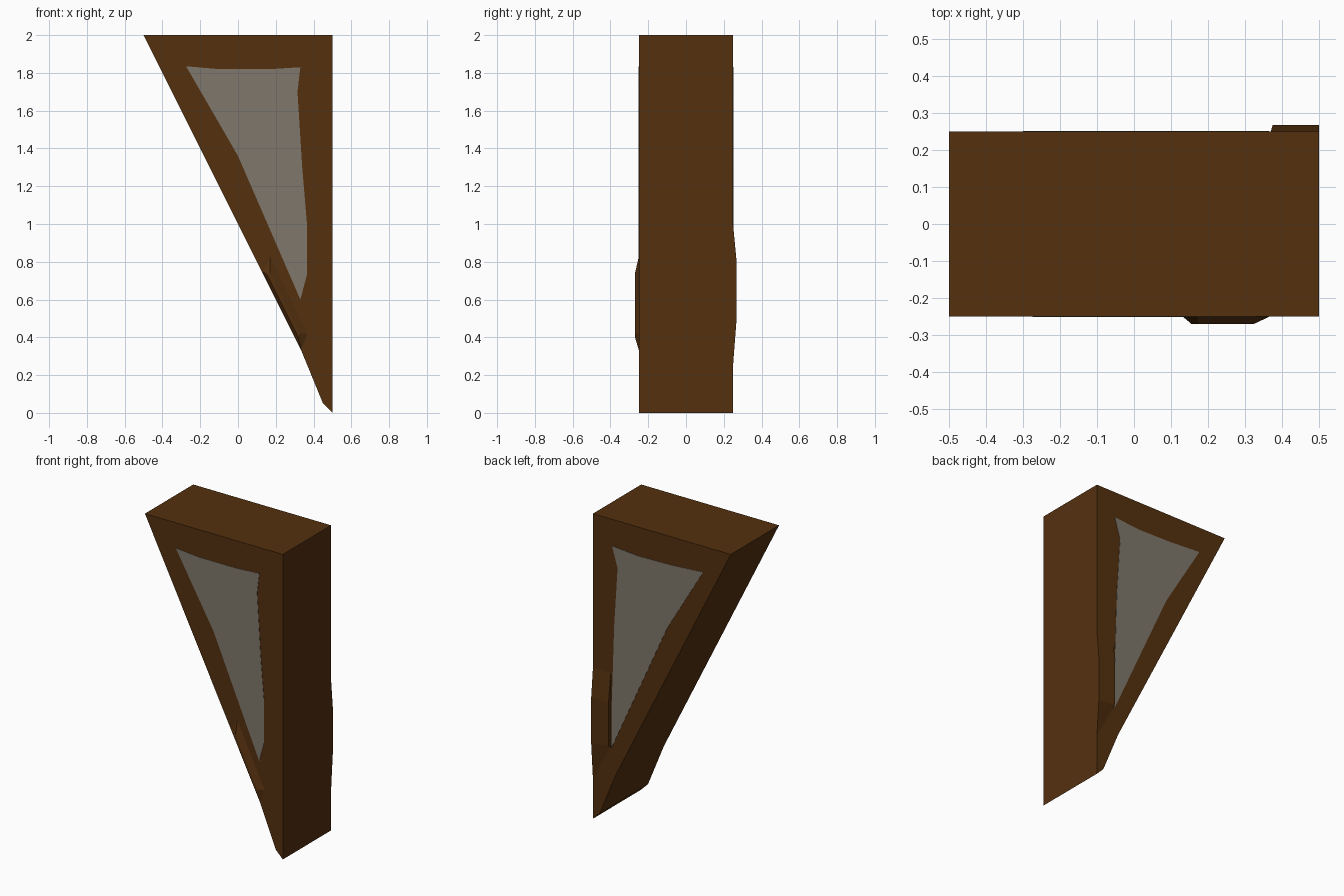
import bpy, bmesh

if "Cube" in bpy.data.objects:
    bpy.data.objects.remove(bpy.data.objects["Cube"])


def material(name, rgb):
    m = bpy.data.materials.new(name)
    m.diffuse_color = (*rgb, 1)
    m.use_nodes = True
    m.node_tree.nodes["Principled BSDF"].inputs["Base Color"].default_value = m.diffuse_color
    return m


brown = material("dark_wood_brown", (0.089, 0.030, 0.0048))
grey = material("warm_grey", (0.212, 0.184, 0.147))


def loft(name, first, y1, second, y2, mat):
    """Solid between two matching XZ outlines at two depths."""
    bm = bmesh.new()
    a = [bm.verts.new((x, y1, z)) for x, z in first]
    b = [bm.verts.new((x, y2, z)) for x, z in second]
    bm.faces.new(a)
    bm.faces.new(b)
    n = len(a)
    for i in range(n):
        j = (i + 1) % n
        bm.faces.new((a[i], a[j], b[j], b[i]))
    bmesh.ops.recalc_face_normals(bm, faces=bm.faces)
    me = bpy.data.meshes.new(name)
    bm.to_mesh(me)
    bm.free()
    me.materials.append(mat)
    ob = bpy.data.objects.new(name, me)
    bpy.context.collection.objects.link(ob)
    return ob


# Tapered wedge body with a clipped tip
body = [(-0.5, 2), (0.5, 2), (0.5, 0), (0.45, 0.05), (0.335, 0.33)]
loft("wedge_body", body, -0.25, body, 0.25, brown)

# Flush side panels
front = [(-0.275, 1.835), (-0.1, 1.82), (0.17, 1.82), (0.33, 1.83),
         (0.315, 1.7), (0.34, 1.3), (0.365, 1.0), (0.365, 0.73),
         (0.33, 0.6), (0.0, 1.36)]
back = [(-0.30, 1.83), (-0.07, 1.815), (0.17, 1.81), (0.36, 1.826),
        (0.32, 1.69), (0.345, 1.3), (0.355, 1.0), (0.365, 0.73),
        (0.365, 0.5), (-0.04, 1.395)]
loft("front_panel", front, -0.252, front, -0.249, grey)
loft("back_panel", back, 0.252, back, 0.249, grey)

# Shallow raised swelling on the slanted front edge
loft("front_swelling",
     [(0.13, 0.75), (0.17, 0.83), (0.37, 0.42), (0.335, 0.33)], -0.249,
     [(0.155, 0.73), (0.17, 0.74), (0.325, 0.42), (0.32, 0.40)], -0.27, brown)

# Shallow raised swelling on the upright back edge
loft("back_swelling",
     [(0.5, 1.0), (0.37, 1.0), (0.37, 0.5), (0.5, 0.25)], 0.249,
     [(0.5, 0.80), (0.375, 0.80), (0.375, 0.52), (0.5, 0.50)], 0.268, brown)
